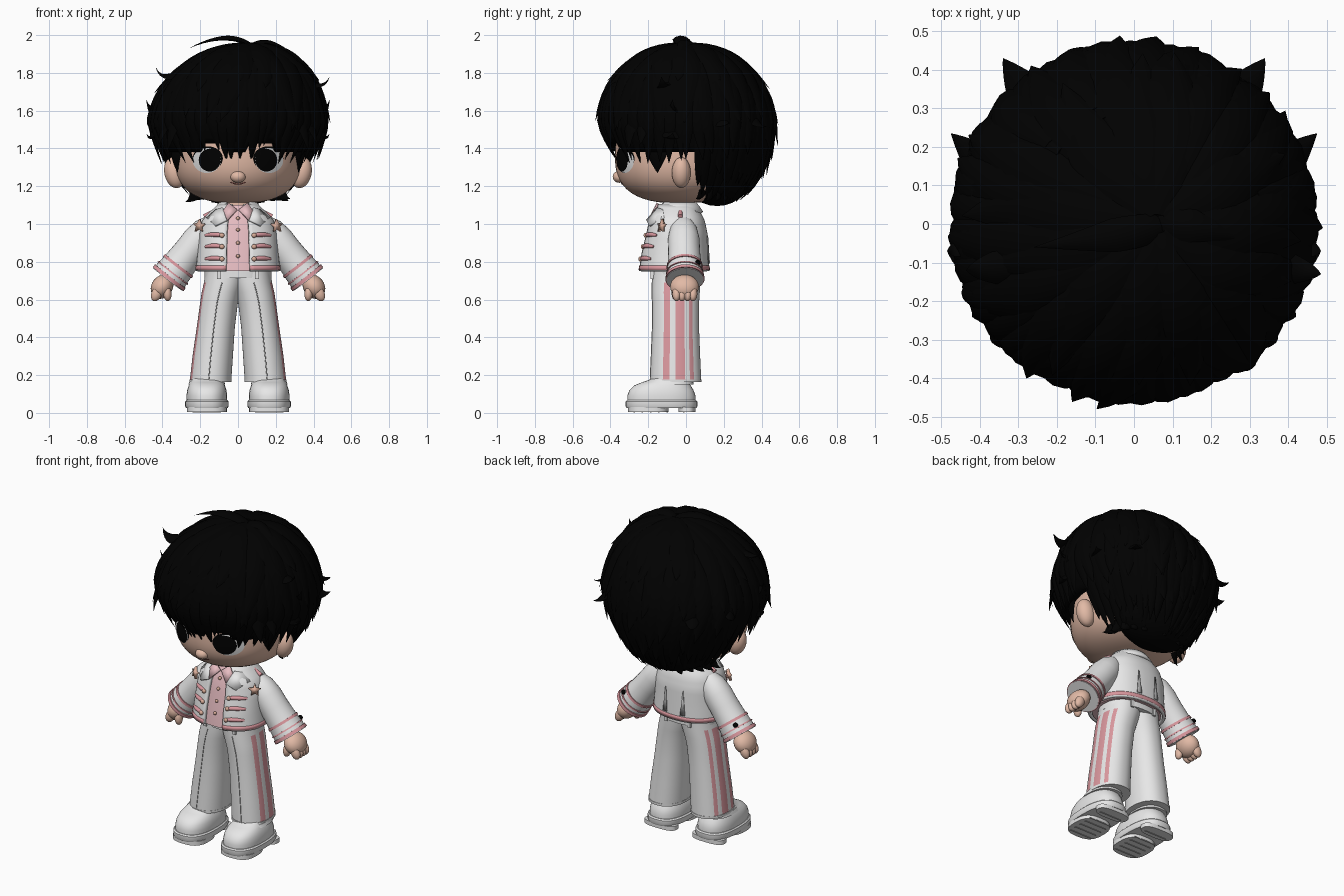
import bpy, bmesh, random
from math import sin, cos, pi, radians, copysign
from mathutils import Vector, Matrix

random.seed(4)
if "Cube" in bpy.data.objects:
    bpy.data.objects.remove(bpy.data.objects["Cube"])


def material(name, rgb):
    m = bpy.data.materials.new(name)
    m.use_nodes = True
    m.diffuse_color = (*rgb, 1)
    m.node_tree.nodes["Principled BSDF"].inputs["Base Color"].default_value = (*rgb, 1)
    return m


BLACK = material("hair black", (.0002, .0002, .0002))
SKIN = material("skin", (.76, .49, .38))
WHITE = material("cloth white", (.82, .82, .82))
PALE = material("shirt pink", (.80, .51, .54))
PINK = material("trim pink", (.70, .31, .34))
PEACH = material("star peach", (.70, .42, .32))
GREY = material("seam grey", (.45, .45, .45))
LIP = material("lip brown", (.22, .07, .06))
EYE = material("eye white", (.75, .75, .75))


# ---- helpers ----
def finish(name, bm, mats, mirror=False, solid=0, offset=0, sharp=40):
    bmesh.ops.recalc_face_normals(bm, faces=bm.faces)
    me = bpy.data.meshes.new(name)
    bm.to_mesh(me)
    bm.free()
    for m in mats if isinstance(mats, list) else [mats]:
        me.materials.append(m)
    me.polygons.foreach_set("use_smooth", [True] * len(me.polygons))
    me.set_sharp_from_angle(angle=radians(sharp))
    ob = bpy.data.objects.new(name, me)
    bpy.context.collection.objects.link(ob)
    if solid:
        mod = ob.modifiers.new("thickness", "SOLIDIFY")
        mod.thickness, mod.offset = solid, offset
    if mirror:
        ob.modifiers.new("mirror", "MIRROR")


def skin_rings(bm, rings, closed=True, cap=True, rule=None):
    vs = [[bm.verts.new(p) for p in r] for r in rings]
    n = len(vs[0])
    for i in range(len(vs) - 1):
        for j in range(n if closed else n - 1):
            k = (j + 1) % n
            f = bm.faces.new((vs[i][j], vs[i][k], vs[i + 1][k], vs[i + 1][j]))
            f.material_index = rule(i, j) if rule else 0
    if cap:
        bm.faces.new(vs[0])
        bm.faces.new(vs[-1])


def loft(name, rings, mats, closed=True, cap=True, rule=None, **kw):
    bm = bmesh.new()
    skin_rings(bm, rings, closed, cap, rule)
    finish(name, bm, mats, **kw)


def spow(v, e):
    return copysign(abs(v) ** e, v)


def oval(cx, cy, z, rx, ry, n=40, e=2.3, a0=0, a1=360):
    full = a1 - a0 == 360
    angs = [radians(a0 + (a1 - a0) * j / (n if full else n - 1)) for j in range(n)]
    return [Vector((cx + rx * spow(cos(a), 2 / e), cy + ry * spow(sin(a), 2 / e), z)) for a in angs]


def tube(name, pts, radii, mat, n=12, **kw):
    pts = [Vector(p) for p in pts]
    rings = []
    for i, p in enumerate(pts):
        d = pts[min(i + 1, len(pts) - 1)] - pts[max(i - 1, 0)]
        u = d.cross(Vector((0, 1, 0))).normalized()
        w = u.cross(d).normalized()
        r = radii[i] if isinstance(radii, list) else radii
        rings.append([p + r * (u * cos(2 * pi * j / n) + w * sin(2 * pi * j / n)) for j in range(n)])
    loft(name, rings, mat, **kw)


def blob(name, loc, size, mat, tilt=0, mirror=False, box=False):
    bm = bmesh.new()
    if box:
        bmesh.ops.create_cube(bm, size=2)
    else:
        bmesh.ops.create_uvsphere(bm, u_segments=24, v_segments=14, radius=1)
    m = Matrix.Translation(loc) @ Matrix.Rotation(radians(tilt), 4, "Y") @ Matrix.Diagonal((*size, 1))
    bm.transform(m)
    finish(name, bm, mat, mirror)


def plate(name, pts, mat, thick=.008):
    bm = bmesh.new()
    bm.faces.new([bm.verts.new(p) for p in pts])
    finish(name, bm, mat, True, solid=thick)


# ---- head and face ----
def head_ring(c):
    s = max(0, 1 - abs(c) ** 2.6) ** (1 / 2.6)
    return oval(0, -.03, 1.36 + c * (.25 if c < 0 else .40), .335 * s + .001, .345 * s + .001, 48, 2)


def face_y(x, z):
    rho = (1 - min(1, abs(z - 1.36) / (.25 if z < 1.36 else .40)) ** 2.6) ** (1 / 2.6)
    return -.03 - .345 * max(0, rho ** 2 - (x / .335) ** 2) ** .5


def face_disc(name, cx, cz, rx, rz, lift, mat):
    rings = []
    for k in range(6):
        q = 1 - k / 5.05
        ring = [(cx + rx * q * cos(2 * pi * j / 32), cz + rz * q * sin(2 * pi * j / 32)) for j in range(32)]
        rings.append([Vector((x, face_y(x, z) - lift, z)) for x, z in ring])
    loft(name, rings, mat, mirror=True, cap=False)


loft("head", [head_ring(-cos(pi * k / 28)) for k in range(29)], SKIN)
blob("nose", (0, -.352, 1.250), (.040, .036, .032), SKIN)
blob("ear", (.335, -.025, 1.272), (.055, .05, .083), SKIN, 12, True)
face_disc("lash", .160, 1.347, .080, .064, .002, BLACK)
face_disc("eye_white", .165, 1.336, .074, .066, .005, EYE)
face_disc("iris", .150, 1.338, .058, .060, .008, BLACK)
smile = [(x / 100, 1.212 + 6 * (x / 100) ** 2) for x in range(-4, 5)]
tube("mouth", [(x, face_y(x, z), z) for x, z in smile], .0035, LIP, 6)
tube("neck", [(0, -.05, 1.03), (0, -.045, 1.16)], .075, SKIN, 24)

# ---- hair ----
CENTRE = Vector((0, 0, 1.53))


def scalp(a, th, lift=0):
    a, c, s = radians(a), cos(radians(th)), abs(sin(radians(th)))
    low = max(0, -c)
    r = (.455 - .13 * max(0, -sin(a)) * low) * s + lift
    return Vector((.06 * max(0, c) ** 2 + r * (1 - .25 * low) * cos(a), r * sin(a),
                   1.53 + c * (.42 if c > 0 else .46)))


def from_front(a):
    return abs((a + 90 + 180) % 360 - 180)


def shell_end(a):
    d = from_front(a)
    return 109 if d < 9 else 103 if d < 32 else 109 if d < 97 else min(145, 109 + (d - 97) * 4)


def lock(bm, pts, width, thick, sharpness=2.2):
    rings = []
    last = len(pts) - 1
    side = (pts[-1] - pts[0]).cross(pts[last // 2] - CENTRE).normalized()
    for i, p in enumerate(pts):
        t = i / last
        d = pts[min(i + 1, last)] - pts[max(i - 1, 0)]
        out = side.cross(d).normalized()
        k = (.35 + .65 * min(1, 2 * t)) * (1 - t ** sharpness) + .004
        rings.append([p + side * width * k * x + out * thick * k * y for x, y in
                      ((1, -.3), (.6, .6), (0, 1), (-.6, .6), (-1, -.3), (0, -.8))])
    skin_rings(bm, rings)


def combed(bm, a, th0, th1, width, flare, twist, thick=.024):
    lock(bm, [scalp(a + twist * (k / 11) ** 2, th0 + (th1 - th0) * k / 11, flare * (k / 11) ** 4)
              for k in range(12)], width, thick)


loft("hair_cap", [[scalp(a, 2 + (shell_end(a) - 2) * k / 24) for a in range(0, 360, 3)] for k in range(25)],
     BLACK, cap=False, solid=.07, offset=-1)
blob("nape_hair", (0, .165, 1.27), (.28, .185, .175), BLACK)

layers = bmesh.new()
for count, th0, th1, width in ((11, 3, 64, .11), (17, 15, 90, .10)):
    for j in range(count):
        combed(layers, 360 * j / count + random.uniform(-6, 6), th0, th1 + random.uniform(-8, 6),
               width, .035, random.uniform(-14, 14), .03)
for a in range(10, 175, 13):
    combed(layers, a, 45, 112 + random.uniform(-8, 8), .09, .05, random.uniform(-8, 8), .028)
finish("hair_layers", layers, BLACK)

fringe = bmesh.new()
for a in range(0, 360, 7):
    d = from_front(a)
    end, flare = ((114, .005) if d < 13 else (107, .005) if d < 33 else (116, .02) if d < 60
                  else (116, .06) if d < 98 else (146, .07))
    nape = d > 98
    combed(fringe, a, 40, end + random.uniform(-2, 2 + 4 * nape), .075, flare, random.uniform(-4, 4))
for a in range(14, 170, 9):
    combed(fringe, a, 75, 130 + random.uniform(-6, 6), .07, .06, random.uniform(-6, 6))
finish("hair_fringe_and_nape", fringe, BLACK)

# flicked tips, given as start, bend and end of each arc
flicks = bmesh.new()
arcs = [((.10, 0, 1.92), (-.03, -.03, 2.04), (-.26, -.06, 1.93), .07),
        ((.04, .02, 1.92), (.14, 0, 2.01), (.29, -.04, 1.90), .07),
        ((-.22, -.1, 1.85), (-.40, -.12, 1.72), (-.435, -.12, 1.83), .07),
        ((.24, -.1, 1.84), (.44, -.12, 1.66), (.485, -.13, 1.78), .07)]
for s in (-1, 1):
    arcs += [((s * .36, .05, 1.75), (s * .46, -.08, 1.52), (s * .485, -.07, 1.66), .07),
             ((s * .42, -.05, 1.60), (s * .45, -.1, 1.40), (s * .485, -.07, 1.48), .08),
             ((s * .36, .10, 1.72), (s * .42, .17, 1.48), (s * .475, .235, 1.54), .08),
             ((s * .22, .26, 1.74), (s * .30, .36, 1.48), (s * .34, .43, 1.52), .08),
             ((s * .30, -.18, 1.72), (s * .40, -.24, 1.5), (s * .42, -.24, 1.42), .07),
             ((s * .28, -.24, 1.70), (s * .36, -.32, 1.5), (s * .37, -.30, 1.39), .07),
             ((s * .315, -.15, 1.46), (s * .345, -.16, 1.36), (s * .318, -.15, 1.27), .09)]
# spiky ends all round the neck
for a in range(0, 181, 15):
    c, q = cos(radians(a)), sin(radians(a))
    arcs.append(((.22 * c, .12 + .16 * q, 1.30), (.20 * c, .09 + .17 * q, 1.12),
                 (.28 * c, .05 + .22 * q, 1.105 + random.uniform(0, .03)), .06))
for p0, p1, p2, w in arcs:
    p0, p1, p2 = Vector(p0), Vector(p1), Vector(p2)
    lock(flicks, [p0 * (1 - t) ** 2 + p1 * 2 * t * (1 - t) + p2 * t * t for t in [k / 12 for k in range(13)]],
         w, .024, 1.4)
finish("hair_flicks", flicks, BLACK)

# ---- jacket and shirt: rows of height, depth centre, half width, half depth ----
TORSO = [(.75, -.065, .215, .180), (.85, -.06, .205, .170), (.95, -.05, .198, .155),
         (1.02, -.05, .180, .140), (1.07, -.05, .130, .112), (1.10, -.05, .095, .095)]


def torso_at(z):
    z = min(max(z, TORSO[0][0]), TORSO[-1][0])
    for a, b in zip(TORSO, TORSO[1:]):
        if z <= b[0]:
            t = (z - a[0]) / (b[0] - a[0])
            return [p + (q - p) * t for p, q in zip(a, b)][1:]


def on_torso(x, z, lift=.012, side=-1):
    cy, rx, ry = torso_at(z)
    k = max(0, 1 - min(1, abs(x) / rx) ** 2.3) ** (1 / 2.3)
    return Vector((x, cy + side * (ry * k + lift), z))


def coat_band(name, z0, z1, grow, mat, thick, steps):
    rings = []
    for k in range(steps + 1):
        z = z0 + (z1 - z0) * k / steps
        cy, rx, ry = torso_at(z)
        rings.append(oval(0, cy, z, rx + grow, ry + grow, 56, 2.3, -76, 256))
    loft(name, rings, mat, closed=False, cap=False, solid=thick)


loft("shirt", [oval(0, cy, z, rx * .92, ry * .93) for z, cy, rx, ry in TORSO], PALE)
coat_band("jacket", .75, 1.10, 0, WHITE, .018, 16)
coat_band("jacket_hem_trim", .757, .780, .008, PINK, .008, 2)
loft("jacket_collar", [oval(0, -.045, z, r, r, 40, 2, -50, 230) for z, r in ((1.06, .13), (1.09, .11), (1.115, .09))],
     WHITE, closed=False, cap=False, solid=.015)
plate("lapel", [on_torso(x, z, .022) for x, z in
                ((.06, 1.02), (.08, 1.085), (.115, 1.075), (.165, 1.03), (.12, .99))], WHITE, .012)
plate("shirt_collar", [Vector((x, y, z)) for x, y, z in
                       ((.004, -.168, 1.075), (.05, -.15, 1.11), (.085, -.165, 1.06), (.06, -.198, 1.015))], PALE, .012)
plate("back_vent", [on_torso(x, z, .013, 1) for x, z in ((.06, .94), (.045, .79), (.075, .79))], GREY, .006)
for z in (.83, .90, .97, 1.03):
    blob("shirt_button", on_torso(0, z, -.006), (.010, .009, .010), PEACH)
for z in (.815, .880, .940):
    tube("braid_clasp", [on_torso(x, z + dz, .012) for x, dz in ((.085, 0), (.11, .004), (.14, .004), (.172, 0))],
         [.009, .012, .012, .007], PINK, mirror=True)
    blob("braid_knot", on_torso(.085, z, .016), (.013, .011, .013), PEACH, 0, True)

# five-pointed chest star
out = Vector((.55, -.83, .15)).normalized()
u = Vector((0, 0, 1)).cross(out).normalized()
v = out.cross(u)
plate("star", [Vector((.205, -.128, .99)) + (u * sin(pi * k / 5) + v * cos(pi * k / 5)) * (.017 if k % 2 else .037)
               for k in range(10)], PEACH, .016)

# ---- arms ----
ARM0, ARM1 = Vector((.14, -.015, 1.005)), Vector((.372, -.005, .706))


def along(t):
    return ARM0.lerp(ARM1, t)


tube("sleeve", [along(t) for t in (0, .12, .3, .5, .7, .85, 1)], [.05, .073, .084, .084, .088, .093, .098],
     WHITE, 32, mirror=True)
for t0, t1, r in ((.74, .78, .096), (.87, .89, .100), (.94, .99, .104)):
    tube("cuff_trim", [along(t0), along(t1)], [r - .002, r], PINK, 32, mirror=True)
tube("shoulder_trim", [(.115, -.03, 1.072), (.15, -.03, 1.055), (.18, -.03, 1.04)], .012, PINK, mirror=True)
blob("cuff_stud", along(.8) + Vector((.06, .07, .03)), (.014, .014, .014), BLACK, 0, True)
blob("palm", (.402, -.008, .668), (.056, .076, .068), SKIN, -35, True)
for k in range(4):
    blob("finger", (.430, -.050 + .029 * k, .632), (.028, .023, .043), SKIN, -25, True)
blob("thumb", (.374, -.050, .632), (.022, .026, .04), SKIN, 5, True)

# ---- trousers ----
LEG = [(.165, .146, -.055, .110, .136), (.30, .134, -.055, .107, .130), (.45, .118, -.055, .101, .124),
       (.58, .101, -.055, .100, .124), (.64, .088, -.054, .104, .127), (.69, .074, -.052, .106, .128),
       (.755, .062, -.05, .110, .128)]
STRIPES = ((-27, -10), (1, 20), (31, 43))


def stripe(i, j):
    a = (j + .5) * 4
    a = a - 360 if a > 180 else a
    return int(i < 5 and any(lo < a < hi for lo, hi in STRIPES))


loft("trouser_leg", [oval(cx, cy, z, rx, ry, 90, 2.2) for z, cx, cy, rx, ry in LEG], [WHITE, PINK],
     rule=stripe, mirror=True)
loft("belt", [oval(0, -.05, z, .178, .138) for z in (.715, .75)], WHITE)
blob("belt_loop", (.10, -.175, .732), (.010, .012, .024), WHITE, 0, True, True)
blob("back_belt_loop", (.08, .075, .732), (.010, .012, .024), WHITE, 0, True, True)
tube("front_crease", [(cx + .01, cy - ry + .001, z) for z, cx, cy, rx, ry in LEG[:6]], .003, GREY, 6, mirror=True)
loft("leg_hem", [oval(.146, -.055, z, .112, .138, 48, 2.2) for z in (.163, .178)], WHITE, mirror=True)

# ---- shoes ----
loft("shoe_upper", [oval(.165, cy, z, rx, ry, 40, 2.4) for z, cy, rx, ry in
                    ((.055, -.13, .106, .18), (.09, -.13, .108, .181), (.12, -.13, .104, .170), (.145, -.125, .096, .150),
                     (.162, -.11, .086, .122), (.18, -.08, .080, .100), (.22, -.055, .076, .085))], WHITE, mirror=True)
loft("shoe_sole", [oval(.165, -.13, z, r, r + .075, 40, 2.6) for z, r in ((.025, .110), (.035, .115), (.06, .115), (.067, .108))],
     WHITE, mirror=True)
loft("shoe_strap", [oval(.165, cy, z, rx, ry, 40, 2.4) for z, cy, rx, ry in
                    ((.150, -.09, .098, .130), (.168, -.08, .091, .118))], WHITE, mirror=True)
for y, ry in ((-.20, .108), (.005, .046)):
    loft("tread_block", [oval(.165, y, z, .106, ry, 40, 2.8) for z in (.004, .03)], WHITE, mirror=True)
for k in range(7):
    if k != 5:
        blob("tread_groove", (.165, -.275 + .044 * k, .004), (.075, .004, .003), GREY, 0, True, True)
